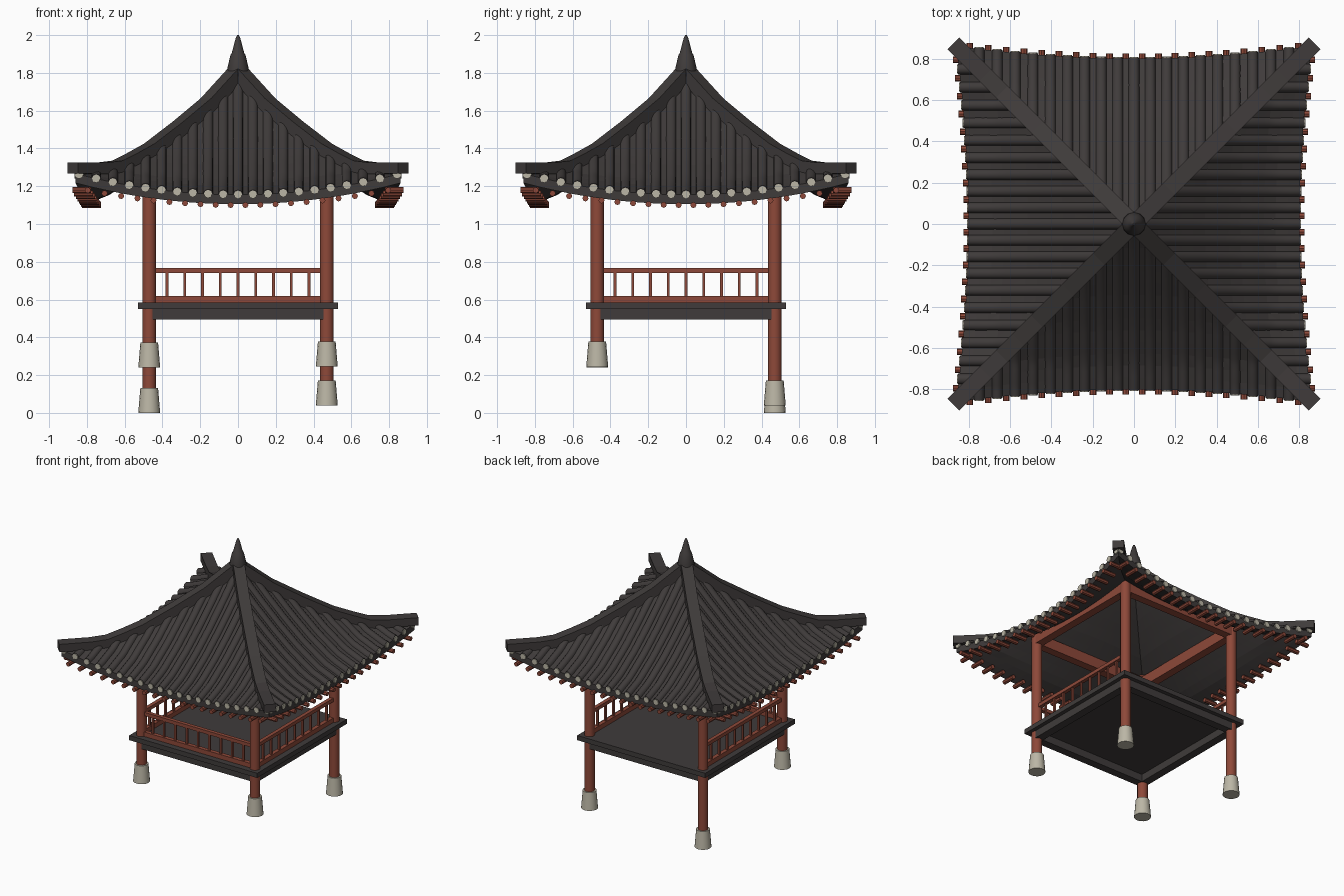
import bpy, bmesh, math
from mathutils import Matrix, Vector

if "Cube" in bpy.data.objects:
    bpy.data.objects.remove(bpy.data.objects["Cube"])


def material(name, rgb):
    m = bpy.data.materials.new(name)
    m.use_nodes = True
    m.diffuse_color = (*rgb, 1)
    m.node_tree.nodes["Principled BSDF"].inputs["Base Color"].default_value = (*rgb, 1)
    return m


TILE = material("dark_tile", (0.05, 0.044, 0.043))
RED = material("red_wood", (0.27, 0.066, 0.041))
STONE = material("pale_stone", (0.50, 0.47, 0.38))


def finish(name, bm, mat, smooth=False):
    bmesh.ops.recalc_face_normals(bm, faces=bm.faces[:])
    mesh = bpy.data.meshes.new(name)
    bm.to_mesh(mesh)
    bm.free()
    mesh.materials.append(mat)
    ob = bpy.data.objects.new(name, mesh)
    bpy.context.collection.objects.link(ob)
    if smooth:
        bpy.ops.object.select_all(action="DESELECT")
        ob.select_set(True)
        bpy.context.view_layer.objects.active = ob
        bpy.ops.object.shade_smooth_by_angle(angle=math.radians(40))


def spin(bm, turns=(1, 2, 3)):
    """Copy everything around the z axis in quarter turns."""
    source = bm.verts[:] + bm.edges[:] + bm.faces[:]
    for k in turns:
        geom = bmesh.ops.duplicate(bm, geom=source)["geom"]
        verts = [g for g in geom if isinstance(g, bmesh.types.BMVert)]
        bmesh.ops.rotate(bm, verts=verts, matrix=Matrix.Rotation(k * math.pi / 2, 3, "Z"))


def box(bm, centre, size):
    bmesh.ops.create_cube(bm, size=1, matrix=Matrix.Translation(centre) @ Matrix.Diagonal((*size, 1)))


def tube(bm, start, end, r1, r2, sides):
    a, b = Vector(start), Vector(end)
    turn = (b - a).to_track_quat("Z", "Y").to_matrix().to_4x4()
    bmesh.ops.create_cone(bm, cap_ends=True, segments=sides, radius1=r1, radius2=r2,
                          depth=(b - a).length, matrix=Matrix.Translation((a + b) / 2) @ turn)


def loft(bm, rows, closed=False, caps=False):
    rings = [[bm.verts.new(p) for p in row] for row in rows]
    n = len(rings[0])
    for a, b in zip(rings, rings[1:]):
        for i in range(n if closed else n - 1):
            j = (i + 1) % n
            bm.faces.new((a[i], a[j], b[j], b[i]))
    if caps:
        bm.faces.new(rings[0])
        bm.faces.new(rings[-1])


def interp(points, s):
    for (a, za), (b, zb) in zip(points, points[1:]):
        if s <= b:
            return za + (zb - za) * (s - a) / (b - a)
    return points[-1][1]


# Roof shape: height along the hips, sagging towards the middle of each side
HIP = [(0, 1.78), (.1, 1.675), (.2, 1.585), (.35, 1.465), (.5, 1.365), (.67, 1.285), (.8, 1.265), (.9, 1.268)]


def roof_z(x, y):
    u = min(1, abs(x) / y)
    return interp(HIP, y) - 0.11 * (y / 0.8) ** 2 * (1 - u * u)


def eave_y(x):
    y = 0.83
    for _ in range(4):
        y = 0.8 + 0.06 * (x / y) ** 2
    return y


def spaced(i):
    return math.copysign(0.078 * abs(i) + 0.0006 * i * i, i)


# Roof panels with thickness
bm = bmesh.new()
rows = []
STEPS = [0.02] + [k / 14 for k in range(1, 15)]
for drop, steps in ((0, STEPS), (0.05, STEPS[::-1])):
    for t in steps:
        row = []
        for k in range(-12, 13):
            u = k / 12
            y = t * (0.8 + 0.06 * u * u)
            row.append((u * y, y, roof_z(u * y, y) - drop))
        rows.append(row)
loft(bm, rows)
spin(bm)
finish("roof_panels", bm, TILE)

# Round tile ribs running down each slope
bm = bmesh.new()
R = 0.026
for i in range(-10, 11):
    x = spaced(i)
    y0, y1 = max(abs(x), 0.03), eave_y(x)
    rows = []
    for k in range(13):
        y = y0 + (y1 + 0.004 - y0) * k / 12
        z = roof_z(x, y)
        rows.append([(x + R * math.cos(a * math.pi / 6), y, z + R * math.sin(a * math.pi / 6))
                     for a in range(7)])
    loft(bm, rows, closed=True, caps=True)
spin(bm)
finish("tile_ribs", bm, TILE, True)

# Pale end caps of the ribs
bm = bmesh.new()
for i in range(-10, 11):
    x = spaced(i)
    y, z = eave_y(x), roof_z(x, eave_y(x))
    tube(bm, (x, y - 0.004, z), (x, y + 0.009, z), 0.022, 0.022, 8)
spin(bm)
finish("tile_end_caps", bm, STONE)

# Rafter ends below the eaves
bm = bmesh.new()
for i in range(-10, 10):
    x = spaced(i + 0.5)
    y, z = eave_y(x) + 0.025, 1.10 + 0.08 * (x / 0.8) ** 2
    tube(bm, (x, y - 0.1, z), (x, y, z), 0.016, 0.016, 8)
spin(bm)
finish("rafters", bm, RED)

# Hip ridges
bm = bmesh.new()
RIDGE = [(.0, 1.85, .09), (.02, 1.83, .09), (.17, 1.665, .09), (.32, 1.54, .085), (.47, 1.425, .08),
         (.56, 1.375, .08), (.64, 1.335, .07), (.72, 1.325, .06), (.875, 1.325, .058)]
W = 0.028
loft(bm, [[(d - W, d + W, z), (d + W, d - W, z), (d + W, d - W, z - h), (d - W, d + W, z - h)]
          for d, z, h in RIDGE], closed=True, caps=True)
spin(bm)
finish("hip_ridges", bm, TILE)

# Finial
bm = bmesh.new()
profile = [(.06, 1.78), (.055, 1.83), (.04, 1.895), (.033, 1.905), (.012, 1.985), (.004, 2.0)]
loft(bm, [[(r * math.cos(a * math.pi / 6), r * math.sin(a * math.pi / 6), z) for a in range(12)]
          for r, z in profile], closed=True, caps=True)
finish("finial", bm, TILE, True)

# Posts and stone footings, stepped down a slope towards the back
P = 0.47
posts, stones = bmesh.new(), bmesh.new()
for x, y, foot in ((-P, -P, 0.24), (P, -P, 0.245), (P, P, 0.04), (-P, P, 0)):
    tube(posts, (x, y, foot + 0.1), (x, y, 1.34), 0.036, 0.036, 16)
    tube(stones, (x, y, foot), (x, y, foot + 0.132), 0.058, 0.047, 16)
finish("posts", posts, RED, True)
finish("footings", stones, STONE, True)

# Beams joining the post tops
bm = bmesh.new()
box(bm, (0, -P, 1.28), (2 * P, 0.06, 0.08))
spin(bm)
finish("top_beams", bm, RED)

# Floor and the joists under its edge
bm = bmesh.new()
box(bm, (0, 0, 0.568), (1.06, 1.06, 0.035))
finish("floor", bm, TILE)
bm = bmesh.new()
box(bm, (0, -P, 0.524), (2 * P, 0.06, 0.058))
spin(bm)
finish("floor_beams", bm, TILE)

# Railings on three sides, open at the back
bm = bmesh.new()
box(bm, (0, -P, 0.753), (2 * P, 0.028, 0.026))
box(bm, (0, -P, 0.602), (2 * P, 0.03, 0.034))
for i in range(-4, 5):
    box(bm, (i * 0.094, -P, 0.68), (0.014, 0.014, 0.13))
spin(bm, (1, -1))
finish("railings", bm, RED)
